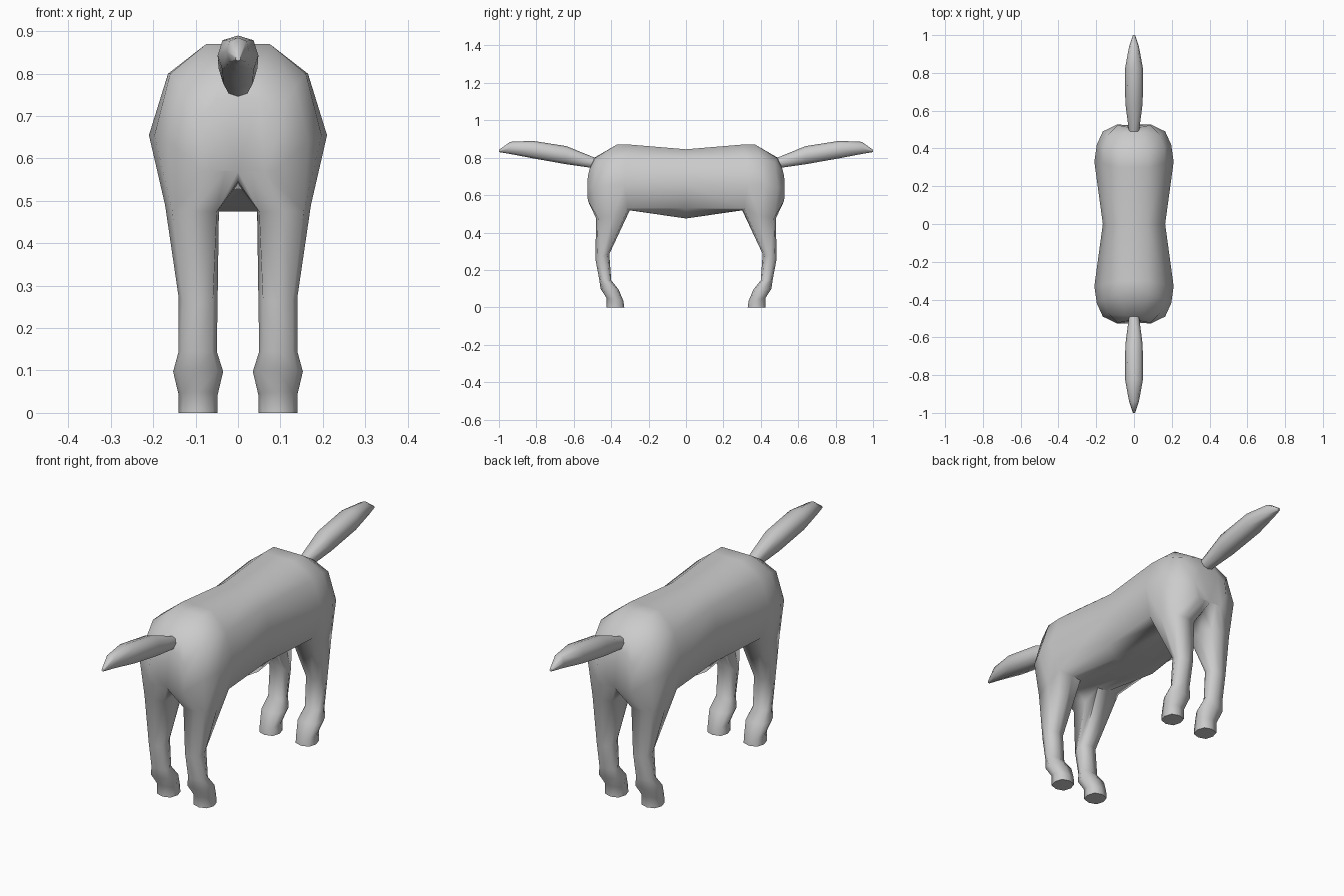
import bpy, bmesh, math

if "Cube" in bpy.data.objects:
    bpy.data.objects.remove(bpy.data.objects["Cube"])

K = 0.76
OCT = [(K, -K), (0, -1), (-K, -K), (-1, 0), (-K, K), (0, 1), (K, K), (1, 0)]


def bridge(bm, a, b, closed=True, skip=()):
    n = len(a)
    for i in range(n if closed else n - 1):
        if i not in skip:
            j = (i + 1) % n
            bm.faces.new((a[i], a[j], b[j], b[i]))


def finish(bm, name, mirror_x, mirror_y):
    bmesh.ops.recalc_face_normals(bm, faces=bm.faces)
    # make sure the open quarter points outward
    bm.faces.ensure_lookup_table()
    top = max(bm.faces, key=lambda f: f.calc_center_median().z)
    if top.normal.z < 0:
        bmesh.ops.reverse_faces(bm, faces=bm.faces)
    me = bpy.data.meshes.new(name)
    bm.to_mesh(me)
    bm.free()
    ob = bpy.data.objects.new(name, me)
    bpy.context.collection.objects.link(ob)
    bpy.ops.object.select_all(action='DESELECT')
    ob.select_set(True)
    bpy.context.view_layer.objects.active = ob
    bpy.ops.object.shade_smooth_by_angle(angle=math.radians(65))
    m = ob.modifiers.new("mirror", 'MIRROR')
    m.use_axis = (mirror_x, mirror_y, False)
    m.merge_threshold = 0.001


# Body quarter: cross-sections (x, y, z) from top centre round to belly centre
middle = [(0, 0, .845), (.07, 0, .845), (.14, 0, .79), (.165, 0, .66),
          (.145, 0, .53), (.105, 0, .475), (.045, 0, .475), (0, 0, .475)]
flank = [(0, .30, .87), (.075, .30, .87), (.165, .32, .80), (.21, .33, .655),
         (.17, .31, .53), (.105, .30, .52), (.05, .31, .52), (0, .30, .52)]
hip = [(0, .37, .87), (.075, .37, .87), (.16, .40, .80), (.197, .42, .655),
       (.172, .39, .49), (.105, .39, .49), (.045, .39, .48), (0, .40, .54)]
rump = [(0, .49, .80), (.05, .485, .80), (.135, .475, .77), (.165, .49, .64),
        (.155, .47, .475), (.105, .48, .475), (.05, .475, .475), (0, .48, .545)]
end = [(0, .51, .75), (.05, .515, .74), (.085, .525, .70), (.09, .527, .64),
       (.085, .525, .57), (.06, .525, .57), (.03, .525, .57), (0, .525, .57)]

bm = bmesh.new()
rings = [[bm.verts.new(p) for p in s] for s in (middle, flank, hip, rump, end)]
for i in range(4):
    bridge(bm, rings[i], rings[i + 1], closed=False, skip=(4, 5) if i in (1, 2) else ())
bm.faces.new(rings[-1])

# Leg grown from the opening left under the hip: x range, y range, z at inner / outer side
_, r1, r2, r3, _ = rings
loop = [r1[4], r1[5], r1[6], r2[6], r3[6], r3[5], r3[4], r2[4]]
levels = [(.048, .14, .41, .485, .285, .26),
          (.05, .14, .40, .463, .145, .145),
          (.035, .153, .36, .457, .095, .10),
          (.048, .14, .335, .425, .035, .05),
          (.048, .14, .33, .425, 0, 0)]
for x0, x1, y0, y1, z0, z1 in levels:
    ring = []
    for u, v in OCT:
        t = (v + 1) / 2
        ring.append(bm.verts.new(((x0 + x1) / 2 + u * (x1 - x0) / 2,
                                  y0 + t * (y1 - y0), z0 + t * (z1 - z0))))
    bridge(bm, loop, ring)
    loop = ring
bm.faces.new(loop)
finish(bm, "body_and_legs", True, True)

# Tail at each end: y, half width, top z, bottom z
bm = bmesh.new()
prev = None
for y, w, zt, zb in [(.47, .025, .795, .74), (.50, .028, .805, .745), (.64, .046, .862, .765),
                     (.82, .048, .89, .797), (.94, .026, .885, .82), (1.0, .006, .842, .83)]:
    ring = [bm.verts.new((u * w, y, (zt + zb) / 2 + v * (zt - zb) / 2)) for u, v in OCT]
    if prev:
        bridge(bm, prev, ring)
    else:
        bm.faces.new(ring)
    prev = ring
bm.faces.new(prev)
finish(bm, "tails", False, True)
